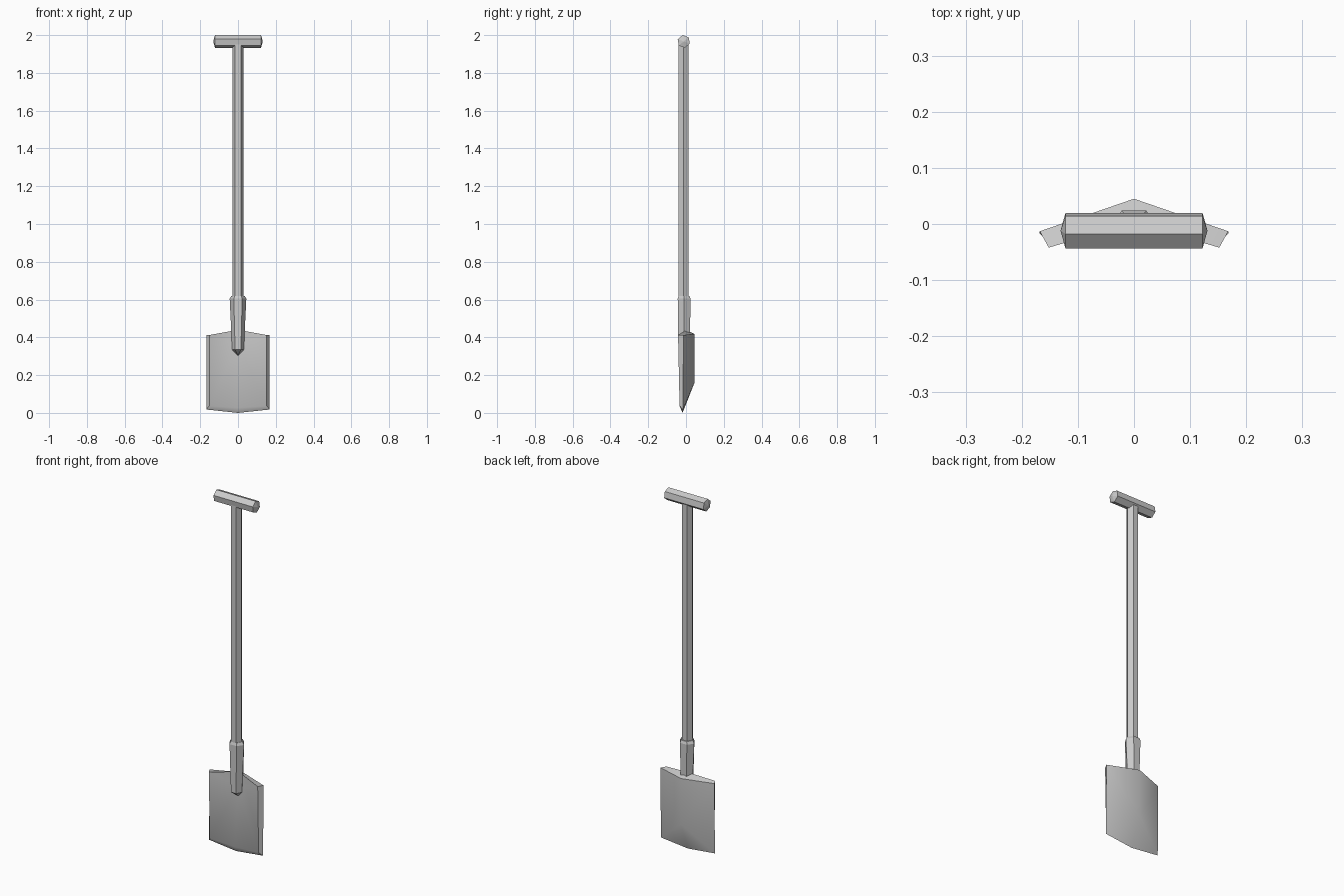
import bpy, bmesh, math
from mathutils import Vector

if "Cube" in bpy.data.objects:
    bpy.data.objects.remove(bpy.data.objects["Cube"])


def finish(name, bm, smooth=None):
    bmesh.ops.remove_doubles(bm, verts=bm.verts, dist=0.0005)
    bmesh.ops.recalc_face_normals(bm, faces=bm.faces)
    me = bpy.data.meshes.new(name)
    bm.to_mesh(me)
    bm.free()
    ob = bpy.data.objects.new(name, me)
    bpy.context.collection.objects.link(ob)
    if smooth:
        bpy.ops.object.select_all(action='DESELECT')
        ob.select_set(True)
        bpy.context.view_layer.objects.active = ob
        bpy.ops.object.shade_smooth_by_angle(angle=math.radians(smooth))
    return ob


def hex_loft(name, rings, start_tip=None, end_tip=None, along_x=False, turn=0):
    """Six-sided loft; each ring is (position, centre_y, half_width, half_depth)."""
    bm = bmesh.new()
    loops = []
    for pos, cy, rx, ry, *cz in rings:
        loop = []
        for i in range(6):
            a = math.radians(60 * i + turn)
            if along_x:
                co = (pos, cy + rx * math.cos(a), cz[0] + ry * math.sin(a))
            else:
                co = (rx * math.cos(a), cy + ry * math.sin(a), pos)
            loop.append(bm.verts.new(co))
        loops.append(loop)
    for a, b in zip(loops, loops[1:]):
        for i in range(6):
            j = (i + 1) % 6
            bm.faces.new((a[i], a[j], b[j], b[i]))
    for loop, tip in ((loops[0], start_tip), (loops[-1], end_tip)):
        if tip:
            t = bm.verts.new(tip)
            for i in range(6):
                bm.faces.new((loop[i], loop[(i + 1) % 6], t))
        else:
            bm.faces.new(loop)
    return finish(name, bm)


# Cross handle with slightly pointed ends
CY, CZ, R = -0.012, 1.9665, 0.034
hex_loft("cross_handle",
         [(-0.122, CY, R, R, CZ), (0.122, CY, R, R, CZ)],
         start_tip=(-0.131, CY, CZ), end_tip=(0.131, CY, CZ),
         along_x=True, turn=40)

# Shaft
hex_loft("shaft", [(0.45, -0.013, 0.03, 0.03), (1.955, -0.013, 0.03, 0.03)])

# Tapered socket joining shaft and blade
hex_loft("socket",
         [(0.62, -0.010, 0.035, 0.033),
          (0.605, -0.010, 0.044, 0.039),
          (0.335, -0.010, 0.031, 0.035)],
         end_tip=(0, 0.002, 0.302))

# Blade: right half described by front and back outlines, repeated on the left
FRONT = [(0.152, -0.042, 0.412), (0, 0.002, 0.44), (0, 0.004, 0.36),
         (0, -0.030, 0.027), (0.152, -0.034, 0.037)]
BACK = [(0.168, -0.013, 0.412), (0, 0.045, 0.418), (0, 0.045, 0.16),
        (0, -0.018, 0.0), (0.168, -0.017, 0.018)]
bm = bmesh.new()
for s in (1, -1):
    f, b = ([bm.verts.new(Vector((p[0] * s, p[1], p[2]))) for p in side]
            for side in (FRONT, BACK))
    for v in (f, b):
        bm.faces.new((v[0], v[1], v[2], v[4]))
        bm.faces.new((v[2], v[3], v[4]))
    for i, j in ((0, 1), (3, 4), (4, 0)):
        bm.faces.new((f[i], f[j], b[j], b[i]))
finish("blade", bm, smooth=40)
